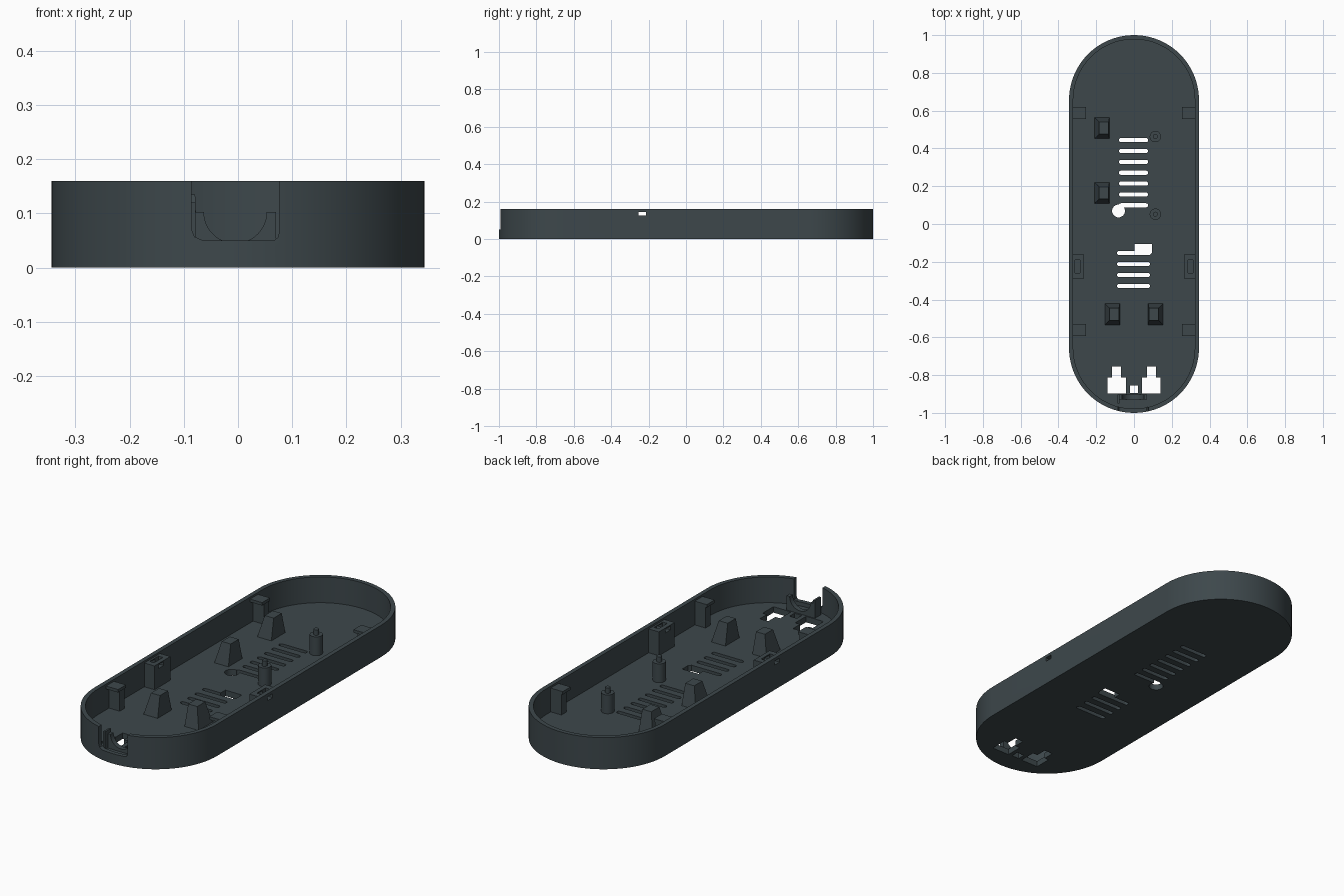
import bpy, bmesh, math
from mathutils import Vector

if "Cube" in bpy.data.objects:
    bpy.data.objects.remove(bpy.data.objects["Cube"])

mat = bpy.data.materials.new("dark slate plastic")
mat.diffuse_color = (0.047, 0.064, 0.071, 1)
mat.use_nodes = True
mat.node_tree.nodes["Principled BSDF"].inputs["Base Color"].default_value = mat.diffuse_color
FLOOR, TOP = 0.03, 0.16


def prism(name, pts, z0, z1, top_pts=None):
    """Solid between a bottom outline and a top outline."""
    bm = bmesh.new()
    lo = [bm.verts.new((x, y, z0)) for x, y in pts]
    hi = [bm.verts.new((x, y, z1)) for x, y in (top_pts or pts)]
    n = len(lo)
    bm.faces.new(lo[::-1])
    bm.faces.new(hi)
    for i in range(n):
        bm.faces.new((lo[i], lo[(i + 1) % n], hi[(i + 1) % n], hi[i]))
    bmesh.ops.recalc_face_normals(bm, faces=bm.faces)
    me = bpy.data.meshes.new(name)
    bm.to_mesh(me)
    bm.free()
    me.materials.append(mat)
    ob = bpy.data.objects.new(name, me)
    bpy.context.collection.objects.link(ob)
    return ob


def rect(x0, x1, y0, y1):
    return [(x0, y0), (x1, y0), (x1, y1), (x0, y1)]


def box(name, x0, x1, y0, y1, z0, z1):
    return prism(name, rect(x0, x1, y0, y1), z0, z1)


def circle(x, y, r, n=32):
    return [(x + r * math.cos(2 * math.pi * i / n), y + r * math.sin(2 * math.pi * i / n)) for i in range(n)]


def stadium(r, c, n=40):
    """Capsule outline along y: radius r, arc centres at +-c."""
    pts = []
    for s in (0, 1):
        for i in range(n + 1):
            a = math.pi * (s + i / n)
            pts.append((r * math.cos(a), r * math.sin(a) + (c if s == 0 else -c)))
    return pts


def slot(x0, x1, y, r):
    """Rounded slot along x."""
    return [(Y + (x0 + x1) / 2, X + y) for X, Y in stadium(r, (x1 - x0) / 2 - r, 8)][::-1]


def upright(name, pts, y0, y1):
    """Prism of an x-z outline, running along y."""
    ob = prism(name, pts, y0, y1)
    for v in ob.data.vertices:
        x, z, y = v.co
        v.co = Vector((x, y, z))
    ob.data.flip_normals()
    return ob


def cut(target, cutter):
    m = target.modifiers.new("cut", 'BOOLEAN')
    m.operation, m.solver, m.object = 'DIFFERENCE', 'EXACT', cutter
    bpy.context.view_layer.objects.active = target
    bpy.ops.object.modifier_apply(modifier=m.name)
    bpy.data.objects.remove(cutter)


def smooth(ob):
    bpy.ops.object.select_all(action='DESELECT')
    ob.select_set(True)
    bpy.context.view_layer.objects.active = ob
    bpy.ops.object.shade_smooth_by_angle(angle=math.radians(30))


# Tray shell
tray = prism("tray", stadium(0.344, 0.656), 0, TOP)
cut(tray, prism("cavity", stadium(0.322, 0.656), FLOOR, 0.3))

# Ventilation slots in the floor
for i in range(7):
    cut(tray, prism("vent", slot(-0.08, 0.075, 0.444 - i * 0.0575, 0.011), -0.1, 0.1))
for i in range(4):
    cut(tray, prism("vent", slot(-0.09, 0.085, -0.153 - i * 0.0585, 0.011), -0.1, 0.1))

# Round hole and rectangular window in the floor
cut(tray, prism("hole", circle(-0.082, 0.069, 0.034), -0.1, 0.1))
cut(tray, prism("window", [(0.003, -0.164), (0.083, -0.164), (0.095, -0.152), (0.095, -0.105), (0.003, -0.105)], -0.1, 0.1))

# Stepped mounting openings and small square hole near the front
for s in (-1, 1):
    pts = [(0.042, -0.898), (0.14, -0.898), (0.14, -0.812), (0.116, -0.812),
           (0.116, -0.755), (0.069, -0.755), (0.069, -0.812), (0.042, -0.812)]
    cut(tray, prism("mount", [(s * x, y) for x, y in pts], -0.1, 0.1))
cut(tray, box("square", -0.021, 0.021, -0.895, -0.856, -0.1, 0.1))

# Cable notch through the front wall, with rounded lower corners
notch = [(-0.086, 0.3), (-0.086, 0.072), (-0.08, 0.057), (-0.064, 0.05),
         (0.066, 0.05), (0.074, 0.056), (0.076, 0.066), (0.076, 0.3)]
cut(tray, upright("notch", notch, -1.1, -0.93))

# Small hole through both side walls
cut(tray, box("side_hole", -0.5, 0.5, -0.255, -0.215, 0.125, 0.145))
smooth(tray)

# Cable cradle with a half-round saddle
arc = [(-0.005 + 0.058 * math.cos(math.pi * (1 + i / 24)), 0.103 + 0.058 * math.sin(math.pi * (1 + i / 24)))
       for i in range(25)]
cradle = upright("cable_cradle", [(-0.08, FLOOR - 0.005)] + [(-0.08, 0.103)] + arc
                 + [(0.07, 0.103), (0.07, FLOOR - 0.005)], -0.928, -0.903)
smooth(cradle)
box("cradle_tab", -0.088, -0.078, -0.95, -0.903, FLOOR - 0.005, 0.12)

# Tapered support blocks: upright on one side, sloping on the others
for x, y, s in ((-0.17, 0.508, -1), (-0.17, 0.165, -1), (-0.115, -0.478, -1), (0.115, -0.478, 1)):
    def block(a, b, h):
        return rect(*sorted((x + s * a, x + s * b)), y - h, y + h)
    prism("support_block", block(-0.04, 0.04, 0.057), FLOOR - 0.005, 0.135, block(-0.036, 0.014, 0.032))

# Round posts with locating pins
for y in (0.463, 0.052):
    smooth(prism("post", circle(0.113, y, 0.03), FLOOR - 0.005, 0.125))
    smooth(prism("post_pin", circle(0.113, y, 0.013, 20), 0.12, 0.152))

for s in (-1, 1):
    def side(a, b):
        return sorted((s * a, s * b))
    # Wall clips: post with an overhanging cap
    for y in (0.62, -0.53):
        box("clip_post", *side(0.262, 0.328), y - 0.04, y, FLOOR - 0.005, 0.137)
        box("clip_cap", *side(0.255, 0.328), y - 0.063, y, 0.135, 0.15)
    # Latch housings with a pocket and a through opening
    latch = box("latch_housing", *side(0.265, 0.328), -0.288, -0.162, FLOOR - 0.005, 0.15)
    cut(latch, box("pocket", *side(0.287, 0.312), -0.26, -0.19, 0.09, 0.3))
    cut(latch, box("opening", *side(0.2, 0.4), -0.255, -0.215, 0.125, 0.145))
